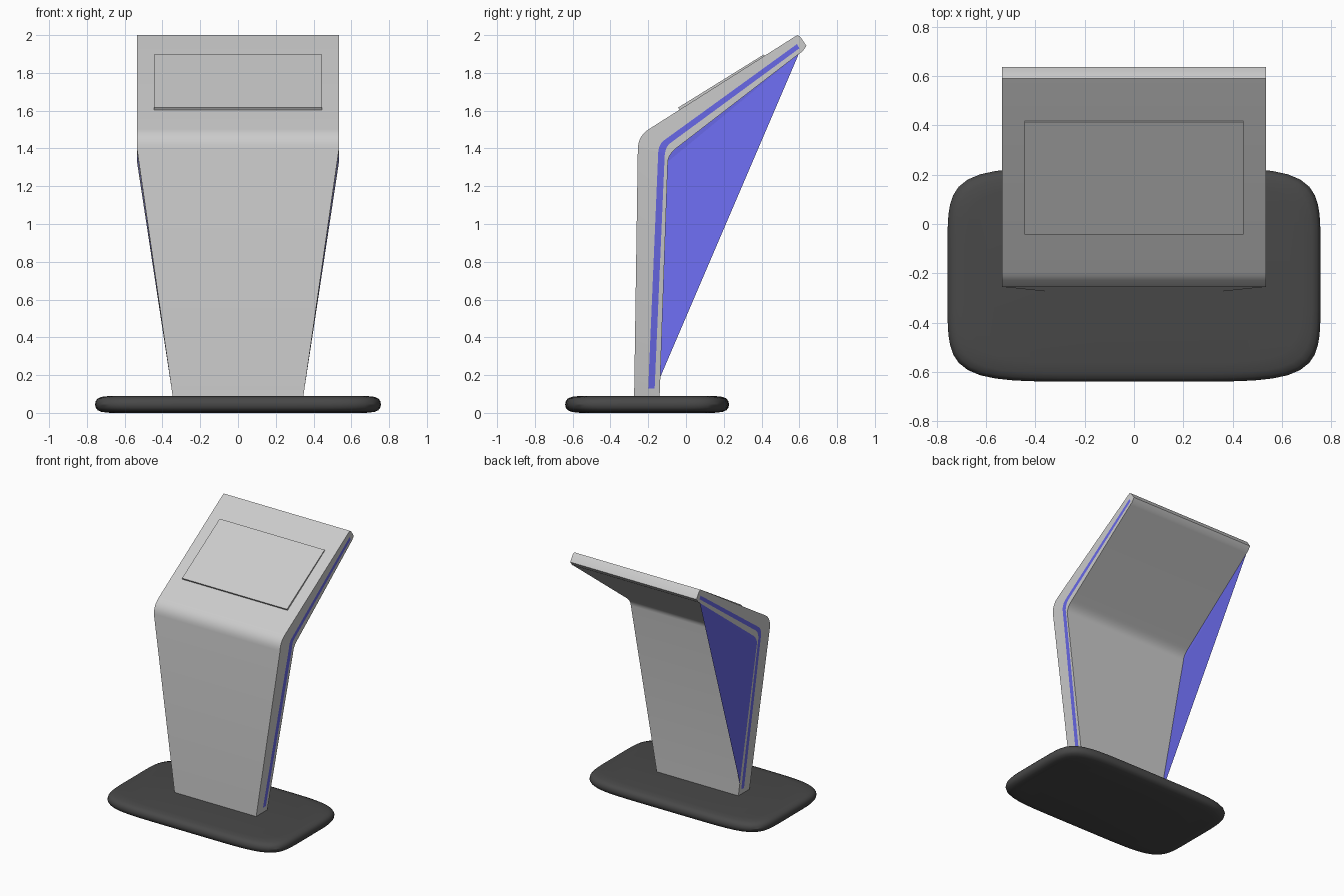
import bpy, bmesh, math
from mathutils import Vector

if "Cube" in bpy.data.objects:
    bpy.data.objects.remove(bpy.data.objects["Cube"], do_unlink=True)


def material(name, rgb):
    m = bpy.data.materials.new(name)
    m.use_nodes = True
    m.diffuse_color = (*rgb, 1)
    m.node_tree.nodes["Principled BSDF"].inputs["Base Color"].default_value = (*rgb, 1)
    return m


grey = material("light_grey", (0.6, 0.6, 0.6))
blue = material("accent_blue", (0.14, 0.14, 0.8))
dark = material("dark_grey", (0.065, 0.065, 0.065))


def finish(name, bm, mats, smooth=False, recalc=True):
    if recalc:
        bmesh.ops.recalc_face_normals(bm, faces=bm.faces)
    mesh = bpy.data.meshes.new(name)
    bm.to_mesh(mesh)
    bm.free()
    for m in mats:
        mesh.materials.append(m)
    ob = bpy.data.objects.new(name, mesh)
    bpy.context.collection.objects.link(ob)
    if smooth:
        bpy.ops.object.select_all(action="DESELECT")
        ob.select_set(True)
        bpy.context.view_layer.objects.active = ob
        bpy.ops.object.shade_smooth_by_angle(angle=math.radians(30))
    return ob


# Base: rounded slab made of stacked superellipse rings
def ring(bm, inset, z, count=96, power=6):
    verts = []
    for i in range(count):
        a = math.tau * i / count
        c, s = math.cos(a), math.sin(a)
        r = (abs(c) ** power + abs(s) ** power) ** (-1 / power)
        verts.append(bm.verts.new(((0.757 - inset) * c * r,
                                   -0.206 + (0.434 - inset) * s * r, z)))
    return verts


bm = bmesh.new()
half = [(0.08, 0), (0.035, 0.005), (0.014, 0.014), (0.004, 0.027)]
levels = half + [(0, 0.045)] + [(i, 0.09 - z) for i, z in reversed(half)]
rings = [ring(bm, i, z) for i, z in levels]
for a, b in zip(rings, rings[1:]):
    for i in range(len(a)):
        j = (i + 1) % len(a)
        bm.faces.new((a[i], a[j], b[j], b[i]))
bm.faces.new(rings[0][::-1])
bm.faces.new(rings[-1])
finish("base", bm, [dark], smooth=True)

# Side tracks in (y, z): foot, strip start, bend start, bend corner, bend end, strip end, tip
tracks = [
    [(-0.275, 0.08), (-0.274, 0.13), (-0.255, 1.40), (-0.252, 1.468), (-0.195, 1.503), (0.565, 1.985), (0.59, 2.0)],
    [(-0.202, 0.08), (-0.200, 0.13), (-0.147, 1.38), (-0.143, 1.424), (-0.115, 1.444), (0.588, 1.953), (0.606, 1.99)],
    [(-0.168, 0.08), (-0.166, 0.13), (-0.113, 1.36), (-0.110, 1.405), (-0.085, 1.427), (0.600, 1.930), (0.638, 1.943)],
    [(-0.140, 0.08), (-0.138, 0.13), (-0.096, 1.33), (-0.093, 1.374), (-0.035, 1.414), (0.597, 1.900), (0.615, 1.912)],
]
STEPS = 6


def expand(track):
    """Replace the bend corner by a smooth arc of points."""
    p = [Vector(q) for q in track]
    arc = []
    for i in range(STEPS + 1):
        t = i / STEPS
        arc.append(p[2] * (1 - t) ** 2 + p[3] * 2 * t * (1 - t) + p[4] * t ** 2)
    return p[:2] + arc + p[5:]


paths = [expand(t) for t in tracks]
stations = len(paths[0])


def half_width(k):
    return (0.345, 0.352)[k] if k < 2 else 0.535


# Bent body: lofted side walls with an inlaid strip, joined across the width
bm = bmesh.new()
sides = [[[bm.verts.new((s * half_width(k), *path[k])) for k in range(stations)]
          for path in paths] for s in (-1, 1)]
for side in sides:
    for t in range(3):
        for k in range(stations - 1):
            a, b = side[t], side[t + 1]
            face = bm.faces.new((a[k], a[k + 1], b[k + 1], b[k]))
            face.material_index = 1 if t == 1 and 0 < k < stations - 2 else 0
left, right = sides
for t in (0, 3):
    for k in range(stations - 1):
        bm.faces.new((left[t][k], right[t][k], right[t][k + 1], left[t][k + 1]))
for k in (0, stations - 1):
    for t in range(3):
        bm.faces.new((left[t][k], right[t][k], right[t + 1][k], left[t + 1][k]))
finish("bent_body", bm, [grey, blue], smooth=True)

# Side panel: thin sheet spanning the rear hollow on one side
bm = bmesh.new()
rear = [Vector((-half_width(k), *paths[3][k])) for k in range(1, stations - 1)]
rear[0] = rear[0].lerp(rear[1], 0.05)
sheet = [bm.verts.new(p) for p in rear]
for a, b in zip(sheet[:-2], sheet[1:-1]):
    bm.faces.new((sheet[-1], a, b))
finish("side_panel", bm, [blue])

# Screen: thin raised plate lying on the sloped top
low, high = Vector((0, -0.042, 1.616)), Vector((0, 0.413, 1.898))
normal = Vector((1, 0, 0)).cross(high - low).normalized()
bm = bmesh.new()
corners = [(-0.445, low), (0.445, low), (0.445, high), (-0.445, high)]
top = [bm.verts.new(p + Vector((x, 0, 0))) for x, p in corners]
bottom = [bm.verts.new(v.co - normal * 0.018) for v in top]
bm.faces.new(top)
bm.faces.new(bottom[::-1])
for i in range(4):
    j = (i + 1) % 4
    bm.faces.new((top[i], bottom[i], bottom[j], top[j]))
finish("screen", bm, [grey])
